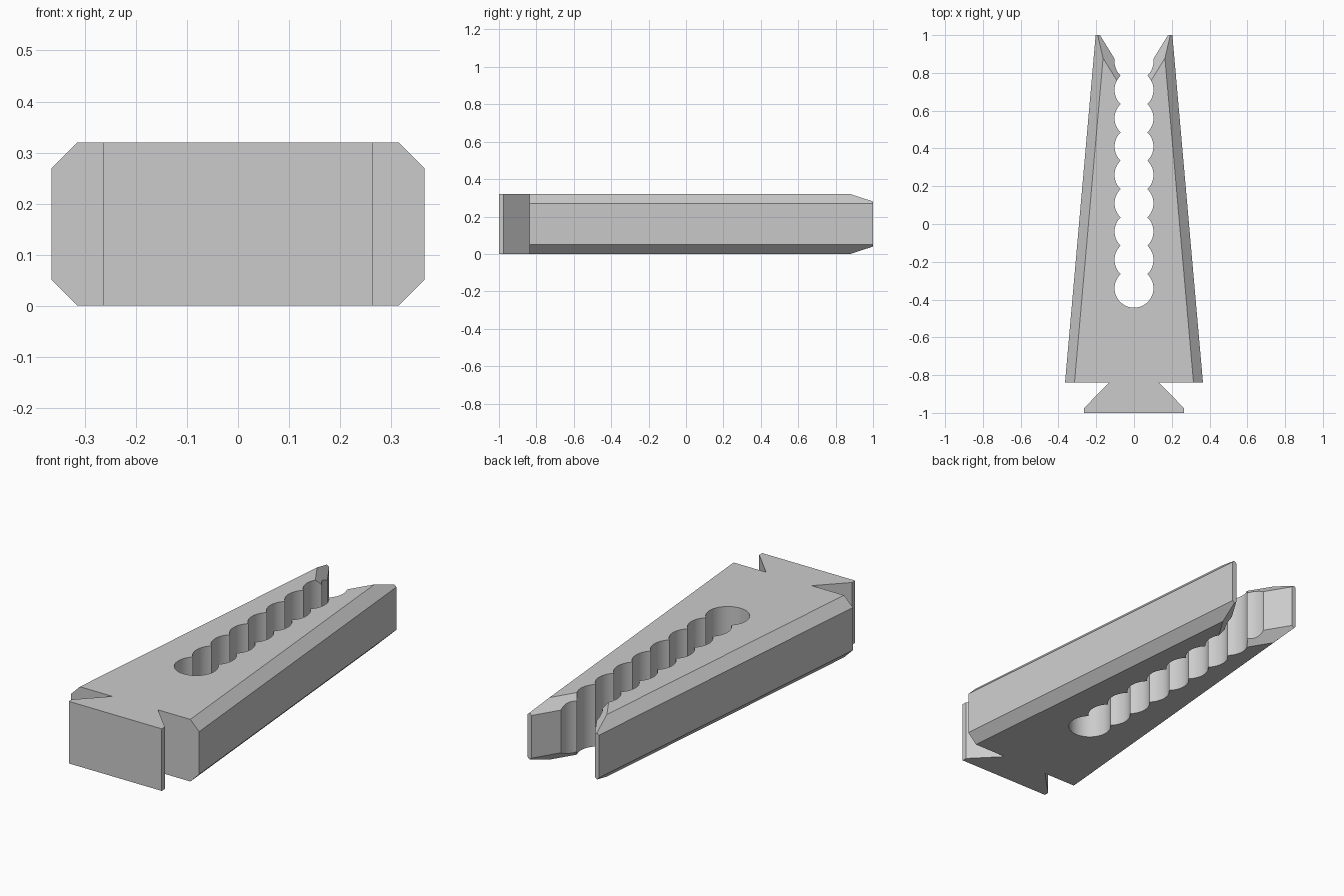
import bpy, bmesh, math

cube = bpy.data.objects.get("Cube")
if cube:
    bpy.data.objects.remove(cube, do_unlink=True)

HEIGHT, CHAMFER = 0.32, 0.05
LEVELS = (0, CHAMFER, HEIGHT - CHAMFER, HEIGHT)

gray = bpy.data.materials.new("light_gray")
gray.use_nodes = True
gray.diffuse_color = (0.6, 0.6, 0.6, 1)
gray.node_tree.nodes["Principled BSDF"].inputs["Base Color"].default_value = (0.6, 0.6, 0.6, 1)


def loft(name, outlines, heights):
    """Closed solid through matching counter-clockwise outlines at the given heights."""
    bm = bmesh.new()
    rings = [[bm.verts.new((x, y, z)) for x, y in pts] for pts, z in zip(outlines, heights)]
    bm.faces.new(rings[0][::-1])
    bm.faces.new(rings[-1])
    for low, high in zip(rings, rings[1:]):
        n = len(low)
        for i in range(n):
            j = (i + 1) % n
            bm.faces.new((low[i], low[j], high[j], high[i]))
    bmesh.ops.recalc_face_normals(bm, faces=bm.faces)
    mesh = bpy.data.meshes.new(name)
    bm.to_mesh(mesh)
    bm.free()
    mesh.materials.append(gray)
    obj = bpy.data.objects.new(name, mesh)
    bpy.context.collection.objects.link(obj)
    return obj


# Tapered body with a dovetail foot; the long sides are chamfered
def body_outline(inset):
    half = [(0.265, -1), (0.265, -0.975), (0.13, -0.838),
            (0.365 - inset, -0.838), (0.203 - inset, 1)]
    return half + [(-x, y) for x, y in reversed(half)]


body = loft("tapered_body", [body_outline(c) for c in (CHAMFER, 0, 0, CHAMFER)], LEVELS)

# Scalloped slot: a row of overlapping circles joined into one outline
RADIUS, PITCH, COUNT, START = 0.103, 0.15, 9, -0.34
cusp = math.asin(PITCH / 2 / RADIUS)
STEPS = 18
right_side = []
for i in range(COUNT):
    a0 = -math.pi / 2 if i == 0 else -cusp
    a1 = math.pi / 2 if i == COUNT - 1 else cusp
    for k in range(STEPS):
        a = a0 + (a1 - a0) * k / STEPS
        right_side.append((RADIUS * math.cos(a), START + PITCH * i + RADIUS * math.sin(a)))
top_point = (0, START + PITCH * (COUNT - 1) + RADIUS)
slot = right_side + [top_point] + [(-x, y) for x, y in reversed(right_side[1:])]
slot_cutter = loft("slot_cutter", [slot, slot], (-0.1, HEIGHT + 0.1))

# Flared entrance notch with chamfered rims
SLOPE = 1.625
FLARE = 2 * CHAMFER


def notch_outline(offset):
    apex = 0.7075 - offset * math.sqrt(1 + SLOPE ** 2)
    end = 1.2
    x = (end - apex) / SLOPE
    return [(0, apex), (x, end), (-x, end)]


notch_cutter = loft("notch_cutter", [notch_outline(o) for o in (FLARE, 0, 0, FLARE)],
                    (-CHAMFER, CHAMFER, HEIGHT - CHAMFER, HEIGHT + CHAMFER))

# Cut both openings, then drop the cutters
bpy.context.view_layer.objects.active = body
for cutter in (notch_cutter, slot_cutter):
    cutter.hide_render = True
    mod = body.modifiers.new("cut", "BOOLEAN")
    mod.operation, mod.solver, mod.object = "DIFFERENCE", "EXACT", cutter
    bpy.ops.object.modifier_apply(modifier=mod.name)
    bpy.data.objects.remove(cutter, do_unlink=True)

# Merge coplanar faces and smooth only the scallops
bm = bmesh.new()
bm.from_mesh(body.data)
bmesh.ops.dissolve_limit(bm, angle_limit=math.radians(0.5), verts=bm.verts, edges=bm.edges)
bm.to_mesh(body.data)
bm.free()
bpy.ops.object.select_all(action="DESELECT")
body.select_set(True)
bpy.ops.object.shade_smooth_by_angle(angle=math.radians(25))
